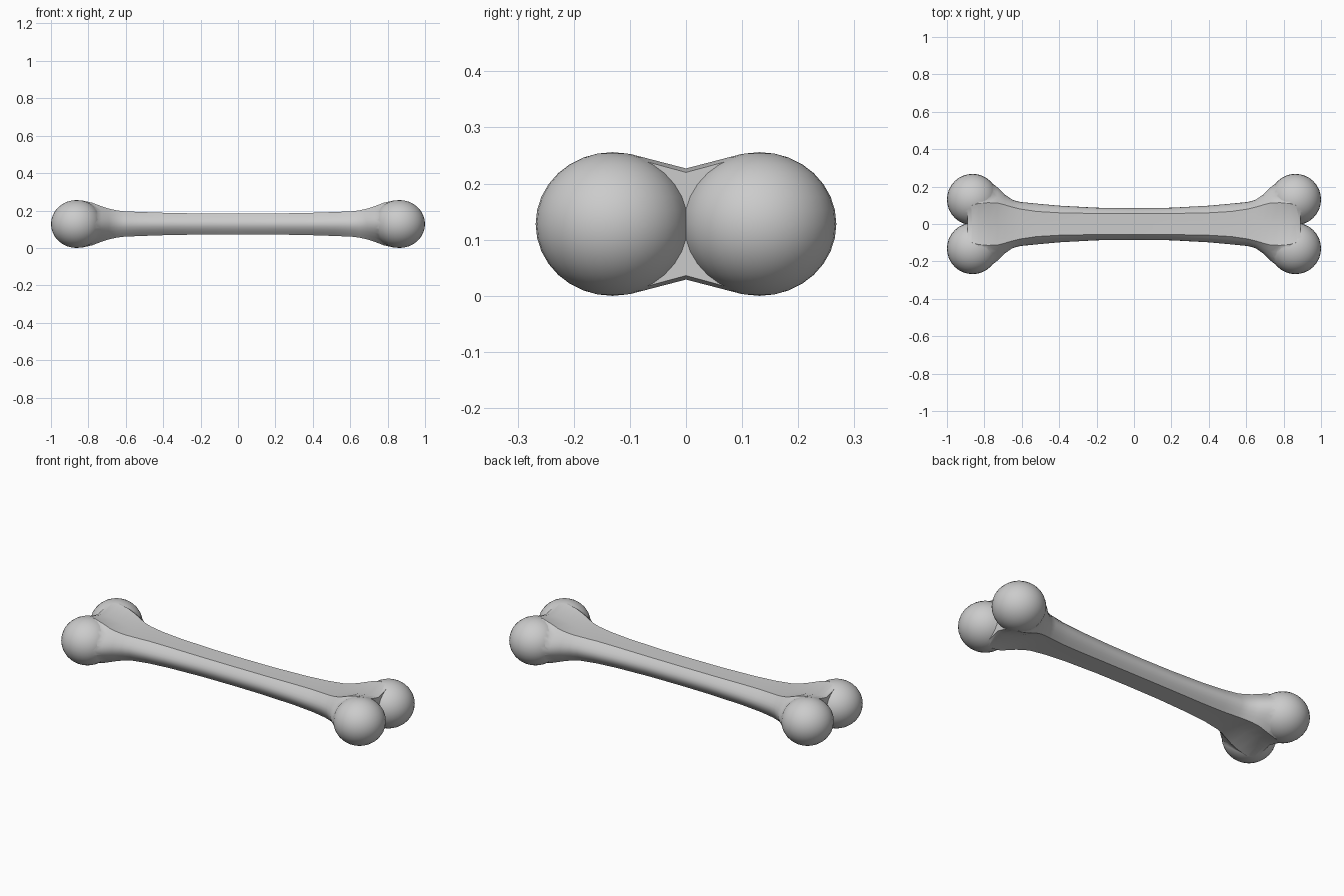
import bpy, bmesh, math

if "Cube" in bpy.data.objects:
    bpy.data.objects.remove(bpy.data.objects["Cube"])

MID = 0.128  # height of the long axis

# Half-shaft sections: x, half width, ridge y, ridge height, centre height
HALF = [
    (0.00, 0.085, 0.055, 0.055, 0.055),
    (0.20, 0.087, 0.056, 0.056, 0.056),
    (0.40, 0.098, 0.060, 0.060, 0.059),
    (0.52, 0.109, 0.067, 0.064, 0.062),
    (0.61, 0.118, 0.080, 0.068, 0.066),
    (0.65, 0.129, 0.090, 0.073, 0.070),
    (0.69, 0.157, 0.102, 0.082, 0.075),
    (0.73, 0.196, 0.112, 0.095, 0.081),
    (0.78, 0.235, 0.114, 0.114, 0.090),
    (0.83, 0.240, 0.110, 0.125, 0.097),
    (0.865, 0.220, 0.100, 0.125, 0.099),
    (0.89, 0.180, 0.085, 0.115, 0.092),
]
SECTIONS = [(-s[0],) + s[1:] for s in reversed(HALF[1:])] + HALF


def ring(w, yc, h, hc):
    """Flat-topped cross-section with rounded sides."""
    side = [(yc + (w - yc) * math.sin(t * math.pi / 8), h * (1 - t / 4)) for t in range(5)]
    right = side + [(y, -z) for y, z in reversed(side[:-1])]
    left = [(-y, z) for y, z in reversed(right)]
    return [(0, hc)] + right + [(0, -hc)] + left


# Shaft with flared ends
bm = bmesh.new()
rings = [[bm.verts.new((s[0], y, MID + z)) for y, z in ring(*s[1:])] for s in SECTIONS]
n = len(rings[0])
for a, b in zip(rings, rings[1:]):
    for i in range(n):
        j = (i + 1) % n
        bm.faces.new((a[i], a[j], b[j], b[i]))
bm.faces.new(rings[0])
bm.faces.new(rings[-1])
bmesh.ops.recalc_face_normals(bm, faces=bm.faces)
mesh = bpy.data.meshes.new("bone")
bm.to_mesh(mesh)
bm.free()
bone = bpy.data.objects.new("bone", mesh)
bpy.context.collection.objects.link(bone)

# Four rounded knobs fused onto the shaft
for sx in (-1, 1):
    for sy in (-1, 1):
        bpy.ops.mesh.primitive_uv_sphere_add(segments=32, ring_count=16, radius=1,
                                             location=(sx * 0.863, sy * 0.131, MID))
        knob = bpy.context.object
        knob.name = "knob"
        knob.scale = (0.137, 0.137, 0.128)
        bpy.context.view_layer.update()
        bpy.context.view_layer.objects.active = bone
        mod = bone.modifiers.new("fuse", 'BOOLEAN')
        mod.operation = 'UNION'
        mod.solver = 'EXACT'
        mod.object = knob
        bpy.ops.object.modifier_apply(modifier=mod.name)
        bpy.data.objects.remove(knob)

# Smooth shading, sharp at the ridges and knob seams
bpy.ops.object.select_all(action='DESELECT')
bone.select_set(True)
bpy.context.view_layer.objects.active = bone
bpy.ops.object.shade_smooth_by_angle(angle=math.radians(40))
